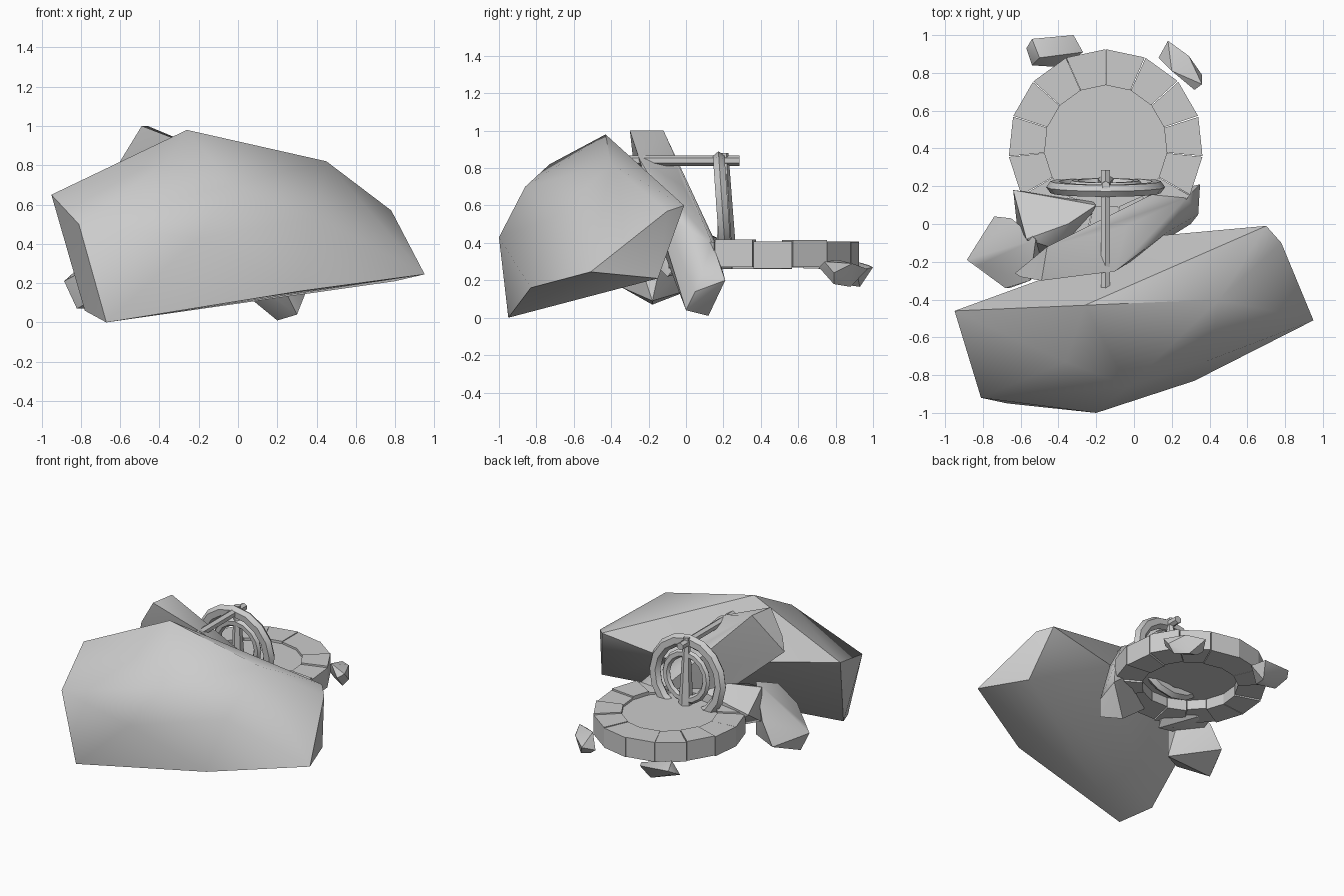
import bpy, bmesh, math, random
from mathutils import Matrix, Vector

if "Cube" in bpy.data.objects:
    bpy.data.objects.remove(bpy.data.objects["Cube"])

random.seed(4)
WELL = Vector((-0.15, 0.41, 0))


def finish(bm, name, angle=None):
    bmesh.ops.recalc_face_normals(bm, faces=bm.faces)
    me = bpy.data.meshes.new(name)
    bm.to_mesh(me)
    bm.free()
    ob = bpy.data.objects.new(name, me)
    bpy.context.collection.objects.link(ob)
    if angle:
        bpy.ops.object.select_all(action='DESELECT')
        ob.select_set(True)
        bpy.context.view_layer.objects.active = ob
        bpy.ops.object.shade_smooth_by_angle(angle=math.radians(angle))
    return ob


def rock(name, pts):
    """Faceted stone: convex hull of a few corner points."""
    bm = bmesh.new()
    for p in pts:
        bm.verts.new(p)
    bmesh.ops.convex_hull(bm, input=bm.verts)
    loose = [v for v in bm.verts if not v.link_faces]
    bmesh.ops.delete(bm, geom=loose, context='VERTS')
    return finish(bm, name, 35)


# Large boulder in front
rock("large_boulder", [
    (-.95, -.46, .65), (-.26, -.43, .98), (.45, -.40, .82), (.70, -.01, .60),
    (.78, -.10, .57), (.95, -.51, .245), (.40, -.72, .53), (.80, -.15, .21),
    (-.67, -.95, 0), (-.81, -.92, .50), (-.20, -1.0, .43), (-.78, -.74, .06),
    (-.36, -.73, .82), (-.03, -.86, .70), (.32, -.83, .16), (.15, -.06, .52)])

# Leaning slab behind it
rock("leaning_slab", [
    (-.49, -.30, 1.0), (-.46, -.12, 1.0), (-.60, -.28, .82), (-.63, -.26, .72),
    (-.10, -.25, .85), (-.04, -.01, .70), (.18, -.04, .50), (.08, .15, .42),
    (.28, .14, .40), (.35, .21, .20), (.34, .05, .14), (.30, 0, .04),
    (.20, .12, .01), (.05, .02, .2), (-.30, -.12, .42)])

# Medium stones on the left
rock("back_stone", [
    (-.64, .18, .42), (-.62, 0, .30), (-.57, -.08, .51), (-.35, 0, .51),
    (-.20, .10, .45), (-.22, .12, .38), (-.45, .13, .26), (-.30, -.10, .22),
    (-.50, -.18, .30), (-.42, -.13, .48)])
rock("left_stone", [
    (-.885, -.19, .21), (-.82, -.18, .07), (-.83, -.22, .25), (-.74, .04, .155),
    (-.65, .03, .32), (-.68, -.34, .32), (-.66, -.34, .16), (-.45, -.18, .09),
    (-.52, -.08, .54), (-.55, -.30, .45)])

# Small stones beside the basin
rock("small_stone_left", [
    (-.57, .93, .25), (-.54, .98, .28), (-.32, 1.0, .27), (-.27, .91, .25),
    (-.38, .83, .18), (-.54, .84, .20), (-.50, .88, .31), (-.36, .93, .165)])
rock("small_stone_right", [
    (.13, .88, .22), (.18, .97, .26), (.29, .89, .29), (.36, .79, .24),
    (.36, .74, .30), (.32, .71, .27), (.20, .81, .31), (.25, .88, .165),
    (.31, .79, .18), (.18, .87, .18)])

# Basin rim: ring of wedge blocks
N = 15
step = math.tau / N
for i in range(N):
    bm = bmesh.new()
    a0 = math.pi / 2 + i * step + random.uniform(.001, .008)
    a1 = math.pi / 2 + (i + 1) * step - random.uniform(.001, .008)
    dz = random.uniform(-.008, .008)
    lo, hi = [[bm.verts.new(WELL + Vector((r * math.cos(a), r * math.sin(a), z)))
               for r, a in ((.325, a0), (.515, a0), (.515, a1), (.325, a1))]
              for z in (.265 + dz, .41 + dz)]
    bm.faces.new(lo)
    bm.faces.new(hi)
    for k in range(4):
        j = (k + 1) % 4
        bm.faces.new((lo[k], lo[j], hi[j], hi[k]))
    finish(bm, f"rim_block_{i + 1}")


def tube(name, p, q, r0, r1, sides=6):
    p, q = Vector(p), Vector(q)
    d = q - p
    bm = bmesh.new()
    m = Matrix.Translation((p + q) / 2) @ d.to_track_quat('Z', 'Y').to_matrix().to_4x4()
    bmesh.ops.create_cone(bm, cap_ends=True, segments=sides, radius1=r0, radius2=r1,
                          depth=d.length, matrix=m)
    return finish(bm, name, 30)


# Water filling the basin, spout pole and falling stream
tube("basin_water", WELL + Vector((0, 0, .34)), WELL + Vector((0, 0, .39)), .33, .33, 30)
tube("spout_pole", (-.15, -.35, .84), (-.15, .285, .84), .028, .028)
tube("water_stream", (-.15, .205, .88), (-.15, .215, .39), .022, .05)


# Upright rings around the stream, slightly flattened and tilted
def ring(name, major, minor, y, z):
    bpy.ops.mesh.primitive_torus_add(major_segments=16, minor_segments=6,
                                     major_radius=major, minor_radius=minor,
                                     location=(-.15, y, z),
                                     rotation=(math.radians(94), 0, 0))
    ob = bpy.context.object
    ob.name = name
    ob.scale.z = .8
    bpy.ops.object.shade_smooth_by_angle(angle=math.radians(30))


ring("outer_ring", .27, .045, .195, .575)
ring("inner_ring", .165, .03, .21, .59)
